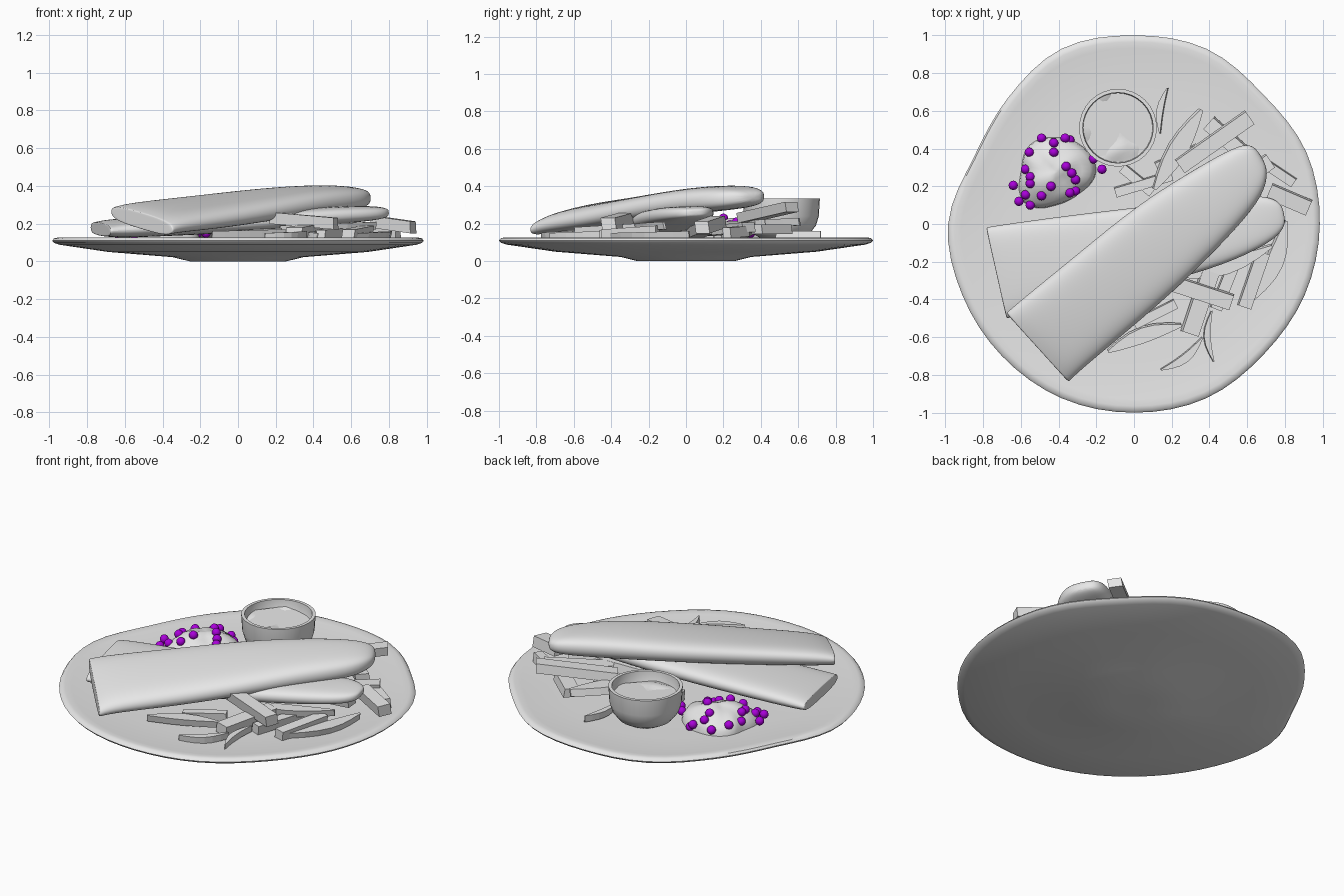
import bpy, bmesh, math, random
from mathutils import Vector, noise
from mathutils.bvhtree import BVHTree

random.seed(4)
default_cube = bpy.data.objects.get("Cube")
if default_cube:
    bpy.data.objects.remove(default_cube)


def make_material(name, color):
    mat = bpy.data.materials.new(name)
    mat.use_nodes = True
    mat.diffuse_color = color
    mat.node_tree.nodes["Principled BSDF"].inputs["Base Color"].default_value = color
    return mat


GREY = make_material("plain grey", (0.8, 0.8, 0.8, 1))
PURPLE = make_material("berry purple", (0.4, 0.0, 0.7, 1))


def finish(name, bm, mat, smooth_angle=None):
    """Turn a bmesh into an object, optionally smooth shaded."""
    bmesh.ops.recalc_face_normals(bm, faces=bm.faces)
    mesh = bpy.data.meshes.new(name)
    bm.to_mesh(mesh)
    bm.free()
    mesh.materials.append(mat)
    obj = bpy.data.objects.new(name, mesh)
    bpy.context.collection.objects.link(obj)
    if smooth_angle:
        bpy.ops.object.select_all(action="DESELECT")
        obj.select_set(True)
        bpy.context.view_layer.objects.active = obj
        bpy.ops.object.shade_smooth_by_angle(angle=math.radians(smooth_angle))
    return obj


def loft(rings):
    """Skin a run of equal-sized point rings and cap both ends."""
    bm = bmesh.new()
    loops = [[bm.verts.new(p) for p in ring] for ring in rings]
    count = len(loops[0])
    for a, b in zip(loops, loops[1:]):
        for i in range(count):
            j = (i + 1) % count
            bm.faces.new((a[i], a[j], b[j], b[i]))
    bm.faces.new(loops[0])
    bm.faces.new(loops[-1])
    return bm


def cyclic(values, t):
    """Smooth closed curve through values, t from 0 to 1."""
    n = len(values)
    i = int(t * n)
    f = t * n - i
    a, b, c, d = (values[(i + k) % n] for k in (-1, 0, 1, 2))
    return b + 0.5 * f * (c - a + f * (2 * a - 5 * b + 4 * c - d + f * (3 * (b - c) + d - a)))


def turned(profile, center=(0, 0), outline=(1.0,), segments=64):
    """Rings of a (radius, z) profile around an outline of radius factors."""
    rings = []
    for r, z in profile:
        ring = []
        for i in range(segments):
            t = i / segments
            a = math.tau * t
            rr = r * cyclic(outline, t)
            ring.append(Vector((center[0] + rr * math.cos(a), center[1] + rr * math.sin(a), z)))
        rings.append(ring)
    return rings


# Hand-shaped plate with a slightly uneven rim
rim = (.985, .99, .97, 1.005, 1, 1.005, .945, .92, .985, .985, .99, 1, 1, 1, .975, .98)
plate_profile = ((.1, 0), (.26, 0), (.35, .022), (.7, .05), (.96, .088), (.99, .098), (1, .11),
                 (.99, .122), (.965, .127), (.93, .122), (.7, .113), (.3, .108), (.1, .108))
finish("plate", loft(turned(plate_profile, outline=rim)), GREY, 40)

# Dip bowl and the rippled dip inside it
BOWL = (-.085, .51)
bowl_profile = ((.05, .112), (.1, .116), (.15, .145), (.185, .19), (.2, .24), (.206, .335),
                (.187, .335), (.182, .25), (.14, .19), (.05, .17))
finish("dip_bowl", loft(turned(bowl_profile, BOWL, segments=32)), GREY, 40)

dip_rings = turned([(.186 * k / 8, .275) for k in range(8, 0, -1)], BOWL, segments=32)
for ring in dip_rings:
    for p in ring:
        p.z += .035 * noise.noise(Vector((p.x * 9, p.y * 9, 2)))
finish("dip", loft(dip_rings), GREY, 60)

# Lumpy mound dotted with berries
mound_outline = (.21, .19, .18, .2, .19, .24, .18, .17)
mound_profile = ((1, .105), (.97, .14), (.85, .17), (.65, .195), (.42, .215), (.2, .228), (.05, .232))
mound_rings = turned(mound_profile, (-.41, .28), mound_outline, 40)
for ring in mound_rings[1:]:
    for p in ring:
        p.z += .025 * noise.noise(p * 11)
mound_bm = loft(mound_rings)
surface = BVHTree.FromBMesh(mound_bm)
finish("mound", mound_bm, GREY, 60)

berry_spots = ((-.49, .455), (-.425, .43), (-.365, .455), (-.34, .445), (-.555, .38), (-.425, .38),
               (-.215, .345), (-.17, .29), (-.36, .305), (-.33, .27), (-.31, .235), (-.575, .29),
               (-.55, .25), (-.55, .215), (-.64, .205), (-.44, .2), (-.575, .155), (-.49, .15),
               (-.55, .1), (-.61, .12), (-.34, .165), (-.31, .175))
for x, y in berry_spots:
    hit = surface.ray_cast(Vector((x, y, 1)), Vector((0, 0, -1)))[0]
    bm = bmesh.new()
    bmesh.ops.create_uvsphere(bm, u_segments=12, v_segments=8, radius=.025)
    bmesh.ops.translate(bm, verts=bm.verts, vec=(x, y, hit.z + .005 if hit else .15))
    finish("berry", bm, PURPLE, 60)


def fillet(name, stations):
    """Soft slab through stations of left edge, right edge and half thickness."""
    rings = []
    for *edge, thick in stations:
        left, right = Vector(edge[:3]), Vector(edge[3:])
        mid, half = (left + right) / 2, (right - left) / 2
        ring = []
        for i in range(16):
            a = math.tau * i / 16
            c, s = math.cos(a), math.sin(a)
            across = math.copysign(abs(c) ** .6, c)
            up = math.copysign(abs(s) ** .75, s)
            ring.append(mid + half * across + Vector((0, 0, thick * up)))
        rings.append(ring)
    # tight support loops keep the broad cut end crisp
    first, second = rings[0], rings[1]
    center = sum(first, Vector()) / len(first)
    inner = [p.lerp(center, .15) for p in first]
    support = [p.lerp(q, .15) for p, q in zip(first, second)]
    obj = finish(name, loft([inner, first, support] + rings[1:]), GREY, 50)
    obj.modifiers.new("soften", "SUBSURF").levels = 2
    obj.modifiers["soften"].render_levels = 2


fillet("upper_fillet", (
    (-.68, -.47, .265, -.345, -.84, .165, .045),
    (-.6, -.4, .275, -.28, -.775, .19, .06),
    (-.28, -.14, .3, -.02, -.56, .225, .068),
    (.01, .1, .33, .24, -.335, .27, .07),
    (.29, .275, .345, .49, -.085, .315, .072),
    (.5, .395, .35, .67, .12, .325, .064),
    (.6, .43, .345, .71, .24, .335, .045),
    (.65, .4, .34, .7, .32, .335, .02)))
fillet("lower_fillet", (
    (-.785, -.015, .18, -.675, -.505, .16, .035),
    (-.7, 0, .185, -.58, -.475, .165, .05),
    (-.3, .055, .2, -.2, -.395, .19, .055),
    (.1, .1, .215, .15, -.315, .21, .055),
    (.5, .145, .245, .48, -.22, .24, .05),
    (.69, .155, .26, .73, -.1, .25, .04),
    (.77, .12, .262, .8, -.02, .255, .026),
    (.79, .08, .26, .8, .03, .258, .012)))


def strip(name, start, end, width, height, taper, bow=0.0, steps=1):
    """Four-sided potato strip, tapered at the ends and optionally bowed."""
    start, end = Vector(start), Vector(end)
    side = (end - start).cross(Vector((0, 0, 1))).normalized()
    rings = []
    for k in range(steps + 1):
        t = k / steps
        swell = math.sin(math.pi * t)
        mid = start.lerp(end, t) + side * bow * swell
        w = width / 2 * (taper + (1 - taper) * swell)
        up = Vector((0, 0, height / 2))
        lean = side * width * .12
        rings.append([mid - side * w - up, mid + side * w - up,
                      mid + side * w + up + lean, mid - side * w + up + lean])
    finish(name, loft(rings), GREY)


# Straight cut chips: start, end, width
chips = (
    (.24, .31, .23, .61, .57, .29, .08), (.4, .54, .17, .58, .38, .17, .08),
    (-.1, .17, .14, .2, .26, .17, .05), (-.06, .3, .14, .1, .17, .15, .05),
    (.12, .3, .15, .34, .4, .2, .06), (.7, .32, .16, .85, .22, .15, .05),
    (.72, .18, .21, .93, .09, .18, .08), (.18, -.3, .23, .52, -.41, .2, .08),
    (.29, -.58, .15, .4, -.25, .17, .09), (.43, -.45, .14, .55, -.15, .15, .06),
    (.58, -.44, .14, .68, -.15, .16, .07), (0, -.53, .14, .22, -.42, .15, .05),
    (.1, .05, .15, .7, .1, .17, .08), (.4, .12, .16, .72, .34, .18, .08))
for x1, y1, z1, x2, y2, z2, width in chips:
    strip("chip", (x1, y1, z1), (x2, y2, z2), width, random.uniform(.05, .065), 1)

# Curved wedges: start, end, width, bow
wedges = (
    (.1, .19, .19, .35, .61, .21, .1, 0), (.22, -.27, .17, .73, -.11, .19, .08, .03),
    (-.14, -.67, .14, .25, -.53, .15, .08, -.02), (.14, -.77, .13, .36, -.6, .14, .045, .03),
    (.42, -.73, .13, .41, -.46, .14, .035, -.03), (.18, .72, .14, .14, .48, .14, .035, .02),
    (.62, -.4, .13, .8, .02, .14, .09, .03))
for x1, y1, z1, x2, y2, z2, width, bow in wedges:
    strip("potato_wedge", (x1, y1, z1), (x2, y2, z2), width, .04, .15, bow, 6)
